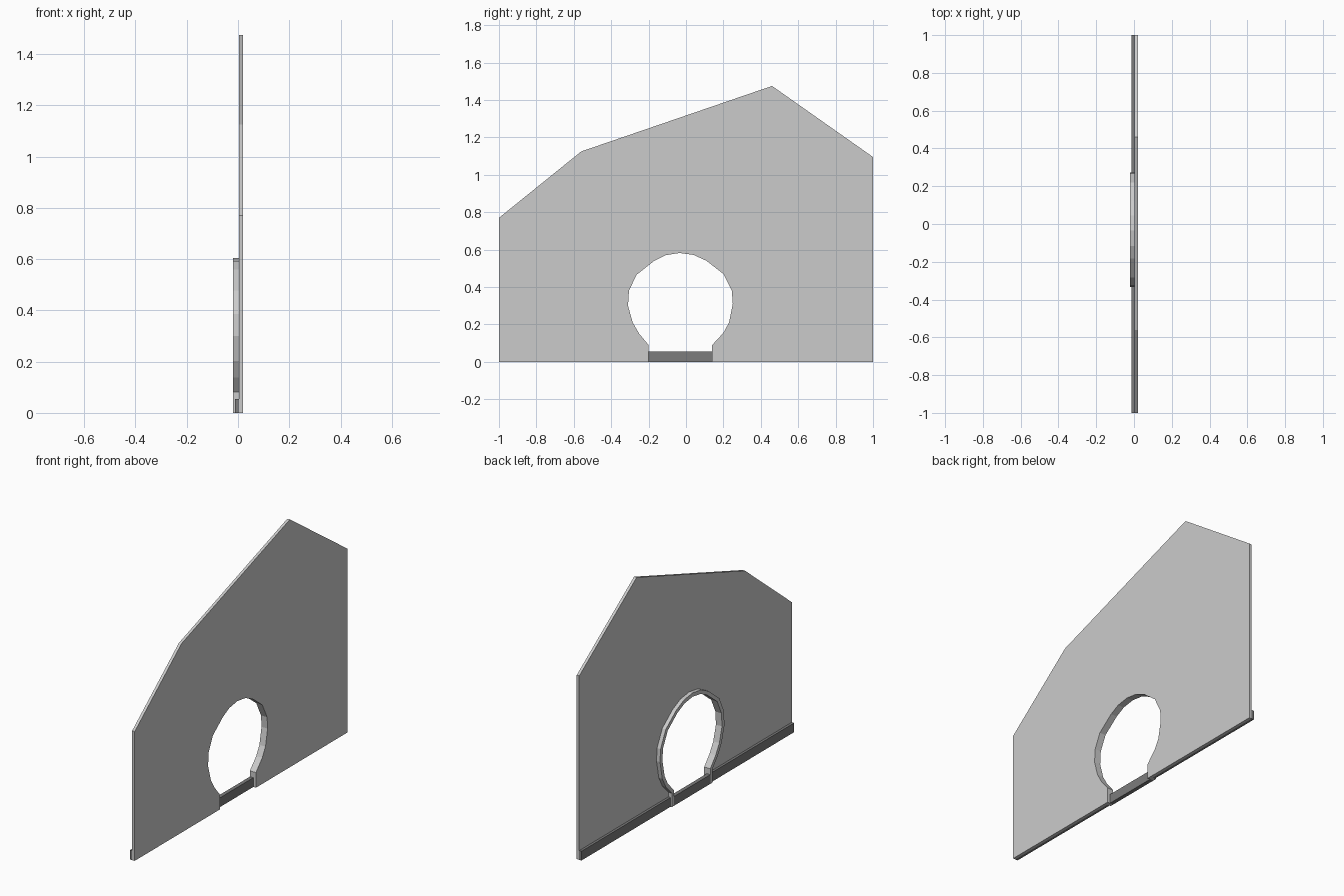
import bpy

if "Cube" in bpy.data.objects:
    bpy.data.objects.remove(bpy.data.objects["Cube"])

WALL_BACK, WALL_FRONT = 0.003, 0.02
TRIM_BACK = -0.02
SKIRT_BACK = -0.012


def extrude_profile(name, outline, x0, x1):
    """Solid from a y-z outline, extruded along x."""
    n = len(outline)
    verts = [(x, y, z) for x in (x0, x1) for y, z in outline]
    faces = [tuple(range(n))[::-1], tuple(range(n, 2 * n))]
    faces += [(i, (i + 1) % n, n + (i + 1) % n, n + i) for i in range(n)]
    mesh = bpy.data.meshes.new(name)
    mesh.from_pydata(verts, [], faces)
    obj = bpy.data.objects.new(name, mesh)
    bpy.context.collection.objects.link(obj)
    return obj


def rect(y0, y1, z0, z1):
    return [(y0, z0), (y1, z0), (y1, z1), (y0, z1)]


# Keyhole opening, from the left foot over the arch to the right foot
CENTRE_Y, CENTRE_Z = -0.03, 0.305
inner = [(-0.2, 0), (-0.2, 0.09), (-0.25, 0.15), (-0.285, 0.21), (-0.31, 0.3),
         (-0.305, 0.38), (-0.265, 0.465), (-0.17, 0.54), (-0.11, 0.57),
         (-0.035, 0.582), (0.04, 0.572), (0.11, 0.54), (0.2, 0.47),
         (0.245, 0.38), (0.25, 0.31), (0.23, 0.21), (0.2, 0.155),
         (0.14, 0.09), (0.14, 0)]


# Outer edge of the arch trim: opening enlarged about its centre
def enlarge(p):
    y, z = p
    if z < 0.1:
        return (y + (0.022 if y > CENTRE_Y else -0.022), z and z - 0.008)
    return (CENTRE_Y + (y - CENTRE_Y) * 1.083, CENTRE_Z + (z - CENTRE_Z) * 1.083)


outer = [enlarge(p) for p in inner]

# Wall panel with the opening running down to the floor
roof = [(1, 0), (1, 1.095), (0.46, 1.475), (-0.56, 1.125), (-1, 0.77), (-1, 0)]
wall = extrude_profile("wall_panel", roof + inner, WALL_BACK, WALL_FRONT)

# Raised trim around the opening
trim = extrude_profile("arch_trim", outer + inner[::-1], TRIM_BACK, WALL_BACK)

# Dark skirting on the back face and the threshold across the opening
dark = bpy.data.materials.new("dark_trim")
dark.diffuse_color = (0.2, 0.2, 0.2, 1)
dark.use_nodes = True
dark.node_tree.nodes["Principled BSDF"].inputs["Base Color"].default_value = dark.diffuse_color
skirts = [
    extrude_profile("skirting_left", rect(-1, outer[0][0], 0, 0.055), SKIRT_BACK, WALL_BACK),
    extrude_profile("skirting_right", rect(outer[-1][0], 1, 0, 0.055), SKIRT_BACK, WALL_BACK),
    extrude_profile("threshold", rect(-0.2, 0.14, 0, 0.055), TRIM_BACK, WALL_BACK),
]
for s in skirts:
    s.data.materials.append(dark)

# Consistent outward normals
import bmesh
for obj in [wall, trim] + skirts:
    bm = bmesh.new()
    bm.from_mesh(obj.data)
    bmesh.ops.recalc_face_normals(bm, faces=bm.faces)
    bm.to_mesh(obj.data)
    bm.free()
